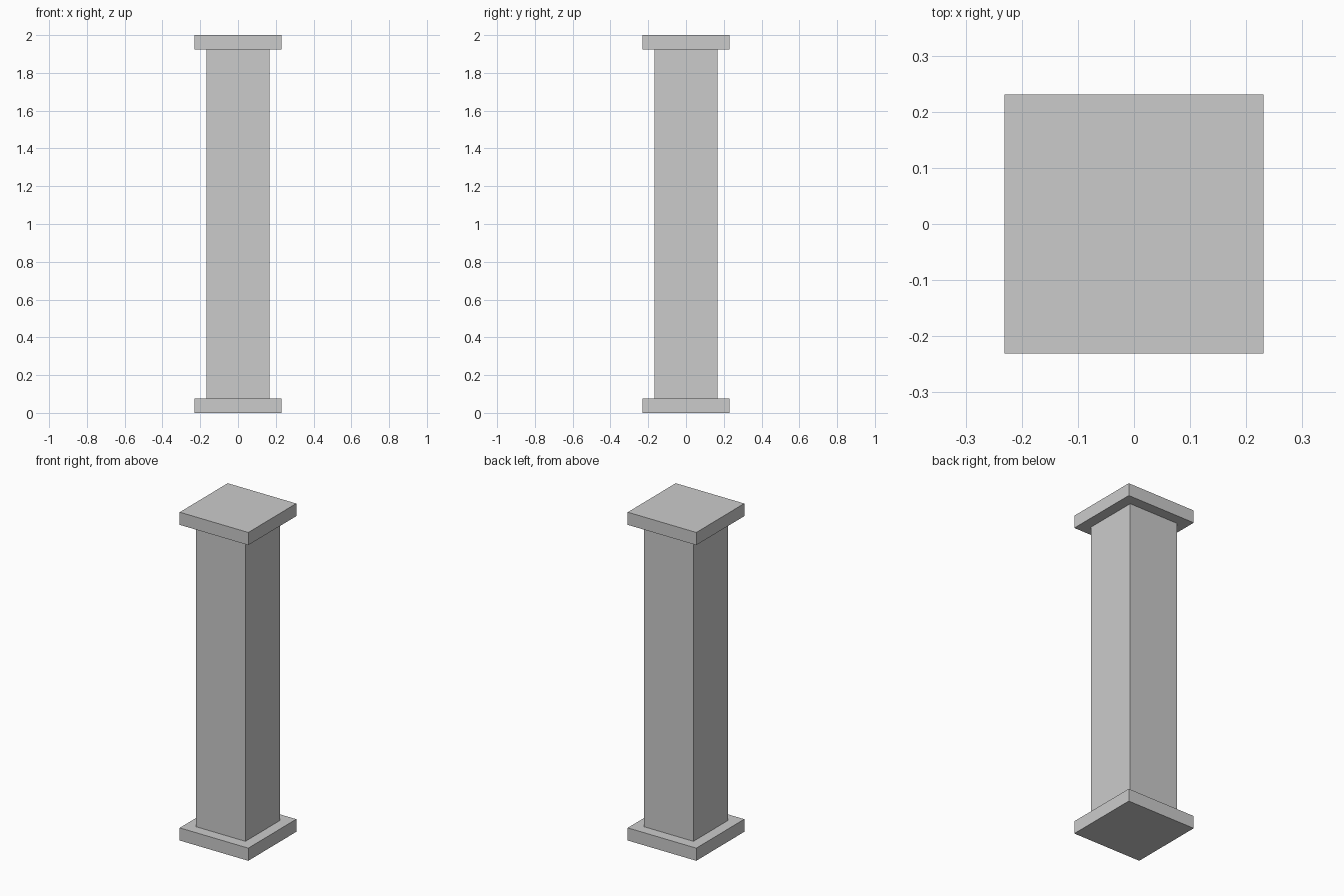
import bpy

if "Cube" in bpy.data.objects:
    bpy.data.objects.remove(bpy.data.objects["Cube"])

HEIGHT = 2.0
PLATE_W, PLATE_H = 0.462, 0.077
SHAFT_W = 0.334


def block(name, width, z0, z1):
    """Square block centred on the z axis, spanning z0 to z1."""
    bpy.ops.mesh.primitive_cube_add(size=1, location=(0, 0, (z0 + z1) / 2))
    ob = bpy.context.object
    ob.name = name
    ob.scale = (width, width, z1 - z0)
    bpy.ops.object.transform_apply(location=False, rotation=False, scale=True)
    return ob


# Square base plate, plain shaft and matching cap plate
block("base_plate", PLATE_W, 0, PLATE_H)
block("shaft", SHAFT_W, PLATE_H, HEIGHT - PLATE_H)
block("cap_plate", PLATE_W, HEIGHT - PLATE_H, HEIGHT)
